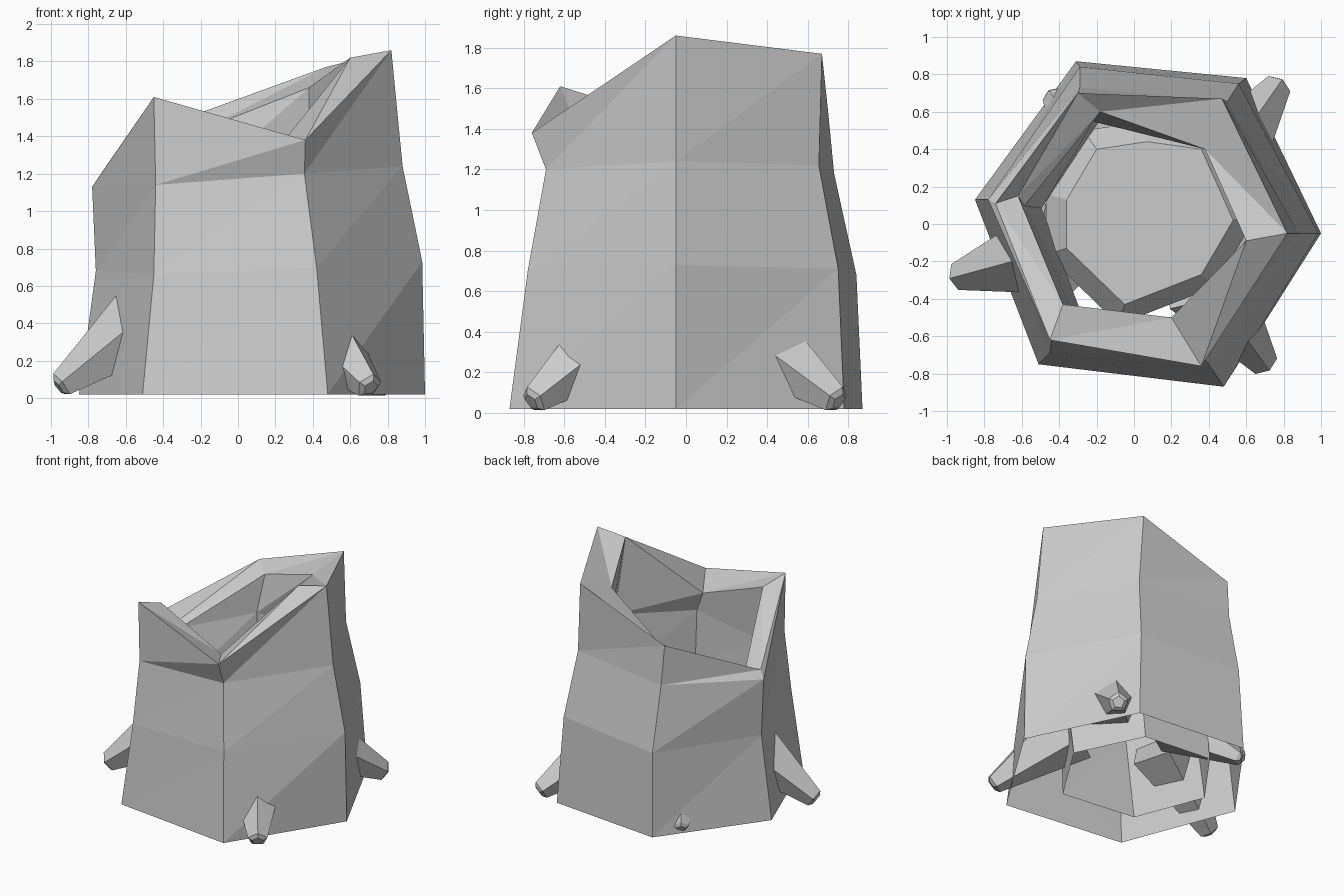
import bpy, bmesh, math
from mathutils import Vector

if "Cube" in bpy.data.objects:
    bpy.data.objects.remove(bpy.data.objects["Cube"])

bark = bpy.data.materials.new("pale grey")
bark.diffuse_color = (0.6, 0.6, 0.6, 1)
bark.use_nodes = True
bark.node_tree.nodes["Principled BSDF"].inputs["Base Color"].default_value = bark.diffuse_color


def finish(name, bm, recalc=True):
    if recalc:
        bmesh.ops.recalc_face_normals(bm, faces=bm.faces)
    mesh = bpy.data.meshes.new(name)
    bm.to_mesh(mesh)
    bm.free()
    mesh.materials.append(bark)
    obj = bpy.data.objects.new(name, mesh)
    bpy.context.collection.objects.link(obj)
    return obj


def bridge(bm, a, b):
    n = len(a)
    for i in range(n):
        j = (i + 1) % n
        # quads are split so the uneven faces stay crisp
        bm.faces.new((a[i], a[j], b[j]))
        bm.faces.new((a[i], b[j], b[i]))


def scaled(ring, s, z, dx=0, dy=0):
    return [(x * s + dx, y * s + dy, z) for x, y, _ in ring]


# Hexagonal trunk rings, counter-clockwise from the right corner
base = [(1, -.05, .02), (.6, .78, .02), (-.31, .87, .02),
        (-.85, .13, .02), (-.51, -.75, .02), (.48, -.87, .02)]
low = [(.985, -.05, .73), (.56, .75, .71), (-.29, .84, .68),
       (-.76, .13, .68), (-.45, -.69, .66), (.42, -.78, .70)]
high = [(.88, -.05, 1.24), (.50, .655, 1.22), (-.29, .73, 1.18),
        (-.78, .13, 1.13), (-.44, -.62, 1.14), (.355, -.69, 1.20)]
rim = [(.82, -.05, 1.86), (.47, .67, 1.77), (-.30, .70, 1.49),
       (-.74, .11, 1.19), (-.45, -.62, 1.61), (.36, -.76, 1.38)]
inner_rim = [(.60, -.09, 1.82), (.38, .40, 1.66), (-.18, .60, 1.44),
             (-.62, .15, 1.13), (-.38, -.43, 1.55), (.20, -.50, 1.32)]
inner_high = [(x * .75, y * .75, z - .04) for x, y, z in high]

# Trunk: outer wall, sloping rim and an inner tube, open underneath
bm = bmesh.new()
rings = [base, low, high, rim, inner_rim, inner_high,
         scaled(low, .65, .72), scaled(base, .62, .04, -.05, .03)]
rows = [[bm.verts.new(p) for p in r] for r in rings]
for a, b in zip(rows, rows[1:]):
    bridge(bm, a, b)
finish("hollow_stump", bm, recalc=False)

# Floor of the hollow: a low mound with sloping sides
bm = bmesh.new()
mound = [(.53, .02, 0), (.36, .40, 0), (.07, .44, 0), (-.20, .40, 0),
         (-.36, .13, 0), (-.36, -.13, 0), (-.05, -.43, 0), (.36, -.27, 0)]
top = [bm.verts.new(p) for p in scaled(mound, 1, .84)]
bottom = [bm.verts.new(p) for p in scaled(mound, 1.25, .71, -.02, 0)]
bridge(bm, bottom, top)
bm.faces.new(top)
bm.faces.new(bottom[::-1])
finish("hollow_floor", bm)


def root(name, tip, inner, r_tip, r_inner):
    """Five-sided tapering root from inside the trunk to a bevelled tip."""
    tip, inner = Vector(tip), Vector(inner)
    out = (tip - inner).normalized()
    rot = out.to_track_quat('Z', 'Y')
    bm = bmesh.new()
    rows = []
    for c, r in ((inner, r_inner), (tip, r_tip), (tip + out * .02, r_tip * .6)):
        rows.append([bm.verts.new(c + rot @ Vector(
            (r * math.cos(t), r * math.sin(t), 0)))
            for t in (math.pi / 2 + k * math.tau / 5 for k in range(5))])
    for a, b in zip(rows, rows[1:]):
        for i in range(5):
            j = (i + 1) % 5
            bm.faces.new((a[i], a[j], b[j], b[i]))
    bm.faces.new(rows[0][::-1])
    bm.faces.new(rows[-1])
    finish(name, bm)


# Four roots around the foot
root("left_root", (-.945, -.28, .07), (-.36, -.12, .51), .075, .265)
root("front_right_root", (.70, -.75, .065), (.36, -.28, .44), .075, .25)
root("back_right_root", (.77, .74, .065), (.42, .24, .44), .075, .25)
root("back_left_root", (-.435, .685, .07), (-.14, .25, .45), .06, .23)
